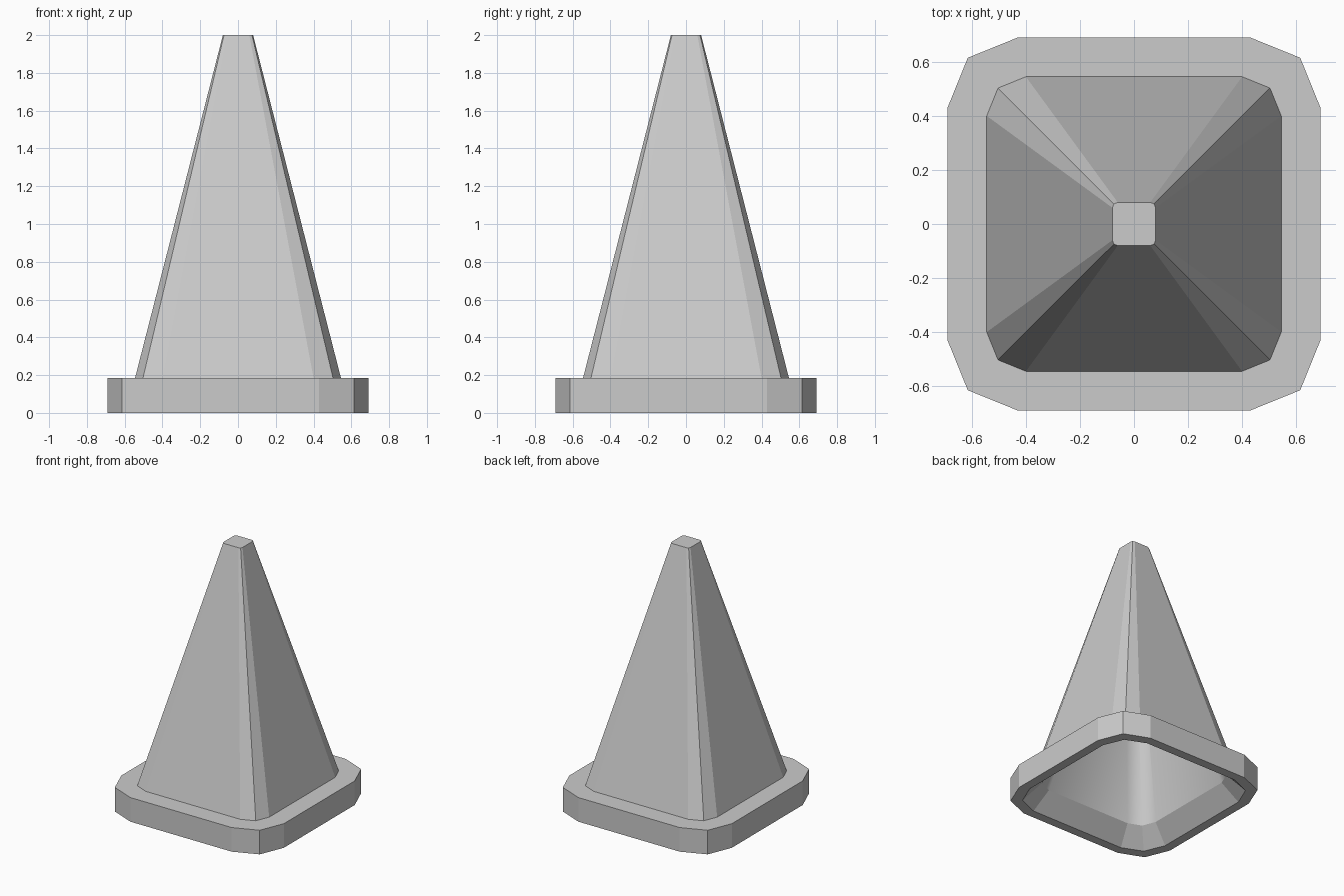
import bpy, bmesh

old = bpy.data.objects.get("Cube")
if old:
    bpy.data.objects.remove(old)

grey = bpy.data.materials.new("plain grey")
grey.use_nodes = True
GREY = (0.6, 0.6, 0.6, 1)
grey.diffuse_color = GREY
grey.node_tree.nodes["Principled BSDF"].inputs["Base Color"].default_value = GREY


def ring(bm, half, straight, corner, z):
    """Square outline whose corners are rounded by two facets."""
    verts = []
    for i in range(4):
        for x, y in ((half, -straight), (half, straight), (corner, corner)):
            for _ in range(i):
                x, y = -y, x
            verts.append(bm.verts.new((x, y, z)))
    return verts


def loft(name, sections, cap=False, closed=False, smooth_from=99):
    """Skin a stack of outlines; sections from smooth_from on are smooth."""
    bm = bmesh.new()
    rings = [ring(bm, *s) for s in sections]
    if closed:
        rings.append(rings[0])
    for k, (a, b) in enumerate(zip(rings, rings[1:])):
        for i in range(len(a)):
            j = (i + 1) % len(a)
            face = bm.faces.new((a[i], a[j], b[j], b[i]))
            face.smooth = k >= smooth_from
    if cap:
        bm.faces.new(rings[-1])
    bmesh.ops.recalc_face_normals(bm, faces=bm.faces)
    mesh = bpy.data.meshes.new(name)
    bm.to_mesh(mesh)
    bm.free()
    mesh.materials.append(grey)
    obj = bpy.data.objects.new(name, mesh)
    bpy.context.collection.objects.link(obj)
    return obj


BASE_TOP = 0.185

# Square foot with a sloping inner wall
loft("base_flange", [
    (0.62, 0.40, 0.555, 0),
    (0.69, 0.43, 0.615, 0),
    (0.69, 0.43, 0.615, BASE_TOP),
    (0.545, 0.40, 0.503, BASE_TOP),
    (0.50, 0.36, 0.46, 0.13),
], closed=True)

# Tapered outer body with a flat tip
loft("cone_body", [
    (0.545, 0.40, 0.503, BASE_TOP),
    (0.08, 0.06, 0.074, 2.0),
], cap=True)

# Hollow inside, open at the bottom
inner = loft("cone_lining", [
    (0.50, 0.36, 0.46, 0.13),
    (0.05, 0.036, 0.046, 1.93),
], cap=True, smooth_from=0)
inner.data.flip_normals()
